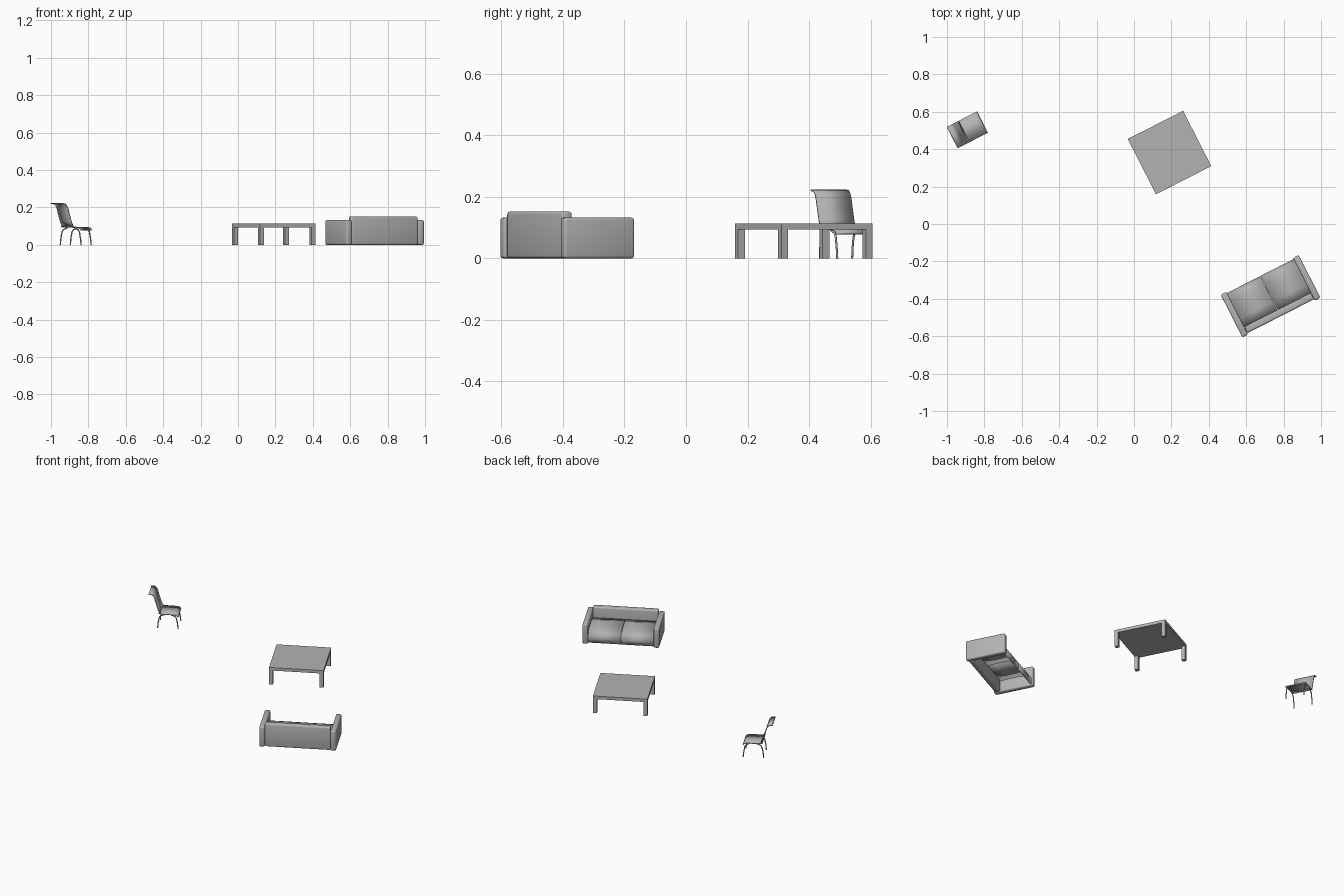
import bpy, bmesh, math
from mathutils import Matrix, Vector

cube = bpy.data.objects.get("Cube")
if cube:
    bpy.data.objects.remove(cube, do_unlink=True)

ANGLE = math.radians(27)

grey = bpy.data.materials.new("warm_free_grey")
grey.name = "plain_grey"
grey.use_nodes = True
grey.diffuse_color = (0.45, 0.45, 0.45, 1)
grey.node_tree.nodes["Principled BSDF"].inputs["Base Color"].default_value = (0.45, 0.45, 0.45, 1)


def place(x, y):
    return Matrix.Translation((x, y, 0)) @ Matrix.Rotation(ANGLE, 4, "Z")


def finish(obj, frame, smooth=None):
    obj.data.materials.append(grey)
    obj.matrix_world = frame
    if smooth:
        bpy.ops.object.select_all(action="DESELECT")
        obj.select_set(True)
        bpy.context.view_layer.objects.active = obj
        bpy.ops.object.shade_smooth_by_angle(angle=math.radians(smooth))
    return obj


def mesh_object(name, bm):
    mesh = bpy.data.meshes.new(name)
    bm.normal_update()
    bm.to_mesh(mesh)
    bm.free()
    obj = bpy.data.objects.new(name, mesh)
    bpy.context.collection.objects.link(obj)
    return obj


def box(name, frame, lo, hi, bevel=0):
    """Axis-aligned box in the furniture's own frame, optionally rounded."""
    lo, hi = Vector(lo), Vector(hi)
    bm = bmesh.new()
    bmesh.ops.create_cube(bm, size=1)
    for v in bm.verts:
        v.co = (lo + hi) / 2 + Vector(a * b for a, b in zip(v.co, hi - lo))
    if bevel:
        bmesh.ops.bevel(bm, geom=bm.edges[:], offset=bevel, segments=3,
                        profile=0.5, affect="EDGES")
    return finish(mesh_object(name, bm), frame, 60 if bevel else None)


def sheet(name, frame, profile, point, start, end, thickness):
    """Sweep a profile sideways into a thin curved panel."""
    bm = bmesh.new()
    rows = [[bm.verts.new(point(a, z, w)) for a, z in profile] for w in (start, end)]
    for i in range(len(profile) - 1):
        bm.faces.new((rows[0][i], rows[0][i + 1], rows[1][i + 1], rows[1][i]))
    obj = finish(mesh_object(name, bm), frame, 50)
    solid = obj.modifiers.new("thickness", "SOLIDIFY")
    solid.thickness = thickness
    solid.offset = 0
    return obj


def tube(name, frame, points, radius):
    curve = bpy.data.curves.new(name, "CURVE")
    curve.dimensions = "3D"
    curve.bevel_depth = radius
    curve.bevel_resolution = 2
    curve.resolution_u = 5
    curve.use_fill_caps = True
    spline = curve.splines.new("BEZIER")
    spline.bezier_points.add(len(points) - 1)
    for bp, co in zip(spline.bezier_points, points):
        bp.co = co
        bp.handle_left_type = bp.handle_right_type = "AUTO"
    obj = bpy.data.objects.new(name, curve)
    bpy.context.collection.objects.link(obj)
    return finish(obj, frame)


# Square low table
table = place(0.19, 0.382)
HALF, LEG, HEIGHT = 0.166, 0.024, 0.113
box("table_top", table, (-HALF, -HALF, HEIGHT - 0.02), (HALF, HALF, HEIGHT))
for sx in (-1, 1):
    for sy in (-1, 1):
        cx, cy = sx * (HALF - LEG / 2), sy * (HALF - LEG / 2)
        box("table_leg", table, (cx - LEG / 2, cy - LEG / 2, 0),
            (cx + LEG / 2, cy + LEG / 2, HEIGHT - 0.02))

# Two-seat sofa, open underneath
sofa = place(0.73, -0.386)
W, D, ARM = 0.234, 0.128, 0.034
for side, name in ((-1, "sofa_right_arm"), (1, "sofa_left_arm")):
    x0, x1 = sorted((side * W, side * (W - ARM)))
    box(name, sofa, (x0, -D, 0), (x1, D, 0.132), 0.009)
box("sofa_back", sofa, (ARM - W, -D + 0.008, 0), (W - ARM, -D + 0.046, 0.152), 0.009)
cushion = [(-0.085, 0.077), (-0.03, 0.081), (0.03, 0.081), (0.075, 0.077), (0.1, 0.068),
           (0.113, 0.052), (0.117, 0.035), (0.116, 0.008)]
for x0, x1 in ((ARM - W, -0.001), (0.001, W - ARM)):
    sheet("sofa_seat_cushion", sofa, cushion, lambda a, z, w: (w, a, z), x0, x1, 0.008)

# Side chair with a shell seat and a rolled back top
chair = place(-0.892, 0.503)
CHAIR_HALF = 0.064


def across(a, z, w):
    return (a, w, z)


seat = [(-0.028, 0.098), (0.0, 0.094), (0.04, 0.094), (0.07, 0.093), (0.085, 0.088), (0.09, 0.079)]
back = [(-0.02, 0.097), (-0.032, 0.125), (-0.044, 0.165), (-0.053, 0.197), (-0.06, 0.211),
        (-0.07, 0.219), (-0.09, 0.221)]
sheet("chair_seat", chair, seat, across, -CHAIR_HALF, CHAIR_HALF, 0.005)
sheet("chair_back", chair, back, across, -CHAIR_HALF, CHAIR_HALF, 0.005)
front_leg = [(0.09, 0), (0.083, 0.05), (0.074, 0.078), (0.05, 0.09)]
back_leg = [(-0.035, 0), (-0.029, 0.05), (-0.019, 0.078), (0.006, 0.09)]
for side in (-1, 1):
    for name, path in (("chair_front_leg", front_leg), ("chair_back_leg", back_leg)):
        tube(name, chair, [(a, side * 0.059, z) for a, z in path], 0.0035)
